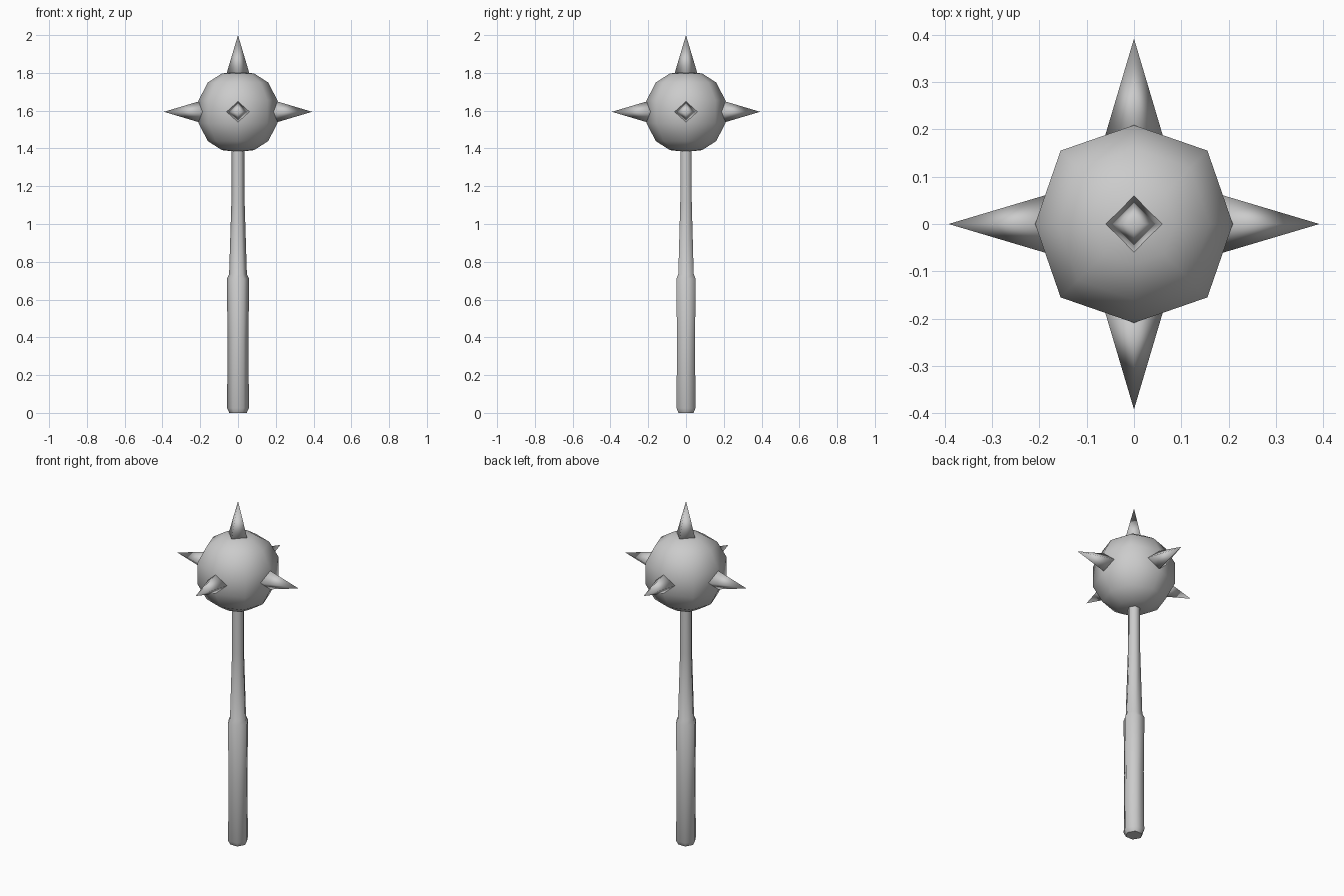
import bpy, bmesh
from math import cos, sin, pi, radians
from mathutils import Matrix

cube = bpy.data.objects.get("Cube")
if cube:
    bpy.data.objects.remove(cube, do_unlink=True)

# One plain grey for the whole weapon
grey = bpy.data.materials.new("plain grey")
grey.use_nodes = True
grey.diffuse_color = (0.6, 0.6, 0.6, 1)
grey.node_tree.nodes["Principled BSDF"].inputs["Base Color"].default_value = grey.diffuse_color

HEAD_Z = 1.594


def lathe(name, profile, sides, matrix=Matrix(), bulge=1.0, angle=180):
    """Turn (radius, height) points about z; odd corners are scaled by bulge."""
    bm = bmesh.new()
    rings = []
    for r, z in profile:
        ring = []
        for i in range(sides):
            a = 2 * pi * i / sides
            k = r * (bulge if i % 2 else 1.0)
            ring.append(bm.verts.new((k * cos(a), k * sin(a), z)))
        rings.append(ring)
    for low, high in zip(rings, rings[1:]):
        for i in range(sides):
            j = (i + 1) % sides
            bm.faces.new((low[i], low[j], high[j], high[i]))
    if profile[0][0] > 0:
        bm.faces.new(rings[0][::-1])
    if profile[-1][0] > 0:
        bm.faces.new(rings[-1])
    bmesh.ops.remove_doubles(bm, verts=bm.verts, dist=0.0001)
    bmesh.ops.recalc_face_normals(bm, faces=bm.faces)
    bm.transform(matrix)
    mesh = bpy.data.meshes.new(name)
    bm.to_mesh(mesh)
    bm.free()
    mesh.materials.append(grey)
    obj = bpy.data.objects.new(name, mesh)
    bpy.context.collection.objects.link(obj)
    bpy.ops.object.select_all(action='DESELECT')
    obj.select_set(True)
    bpy.context.view_layer.objects.active = obj
    bpy.ops.object.shade_smooth_by_angle(angle=radians(angle))
    return obj


# Six-sided grip, collar and tapering shaft
lathe("handle", [(0.046, 0), (0.058, 0.025), (0.055, 0.38), (0.059, 0.71),
                 (0.047, 0.735), (0.035, 1.12), (0.034, 1.42)], 6, angle=62)

# Faceted ball
half = [(0.209, 0.06), (0.16, 0.155), (0.085, 0.203), (0, 0.212)]
outline = [(r, -z) for r, z in reversed(half)] + half
lathe("ball_head", outline, 8, Matrix.Translation((0, 0, HEAD_Z)), bulge=1.05)

# Four-sided spikes around the ball and on top
tilt = Matrix.Rotation(pi / 2, 4, 'Y')
centre = Matrix.Translation((0, 0, HEAD_Z))
for i, side in enumerate(("left", "back", "right", "front")):
    turn = Matrix.Rotation(i * pi / 2, 4, 'Z')
    lathe(side + "_spike", [(0.066, 0.17), (0, 0.392)], 4, centre @ turn @ tilt)
lathe("top_spike", [(0.066, 0.184), (0, 0.406)], 4, centre)
